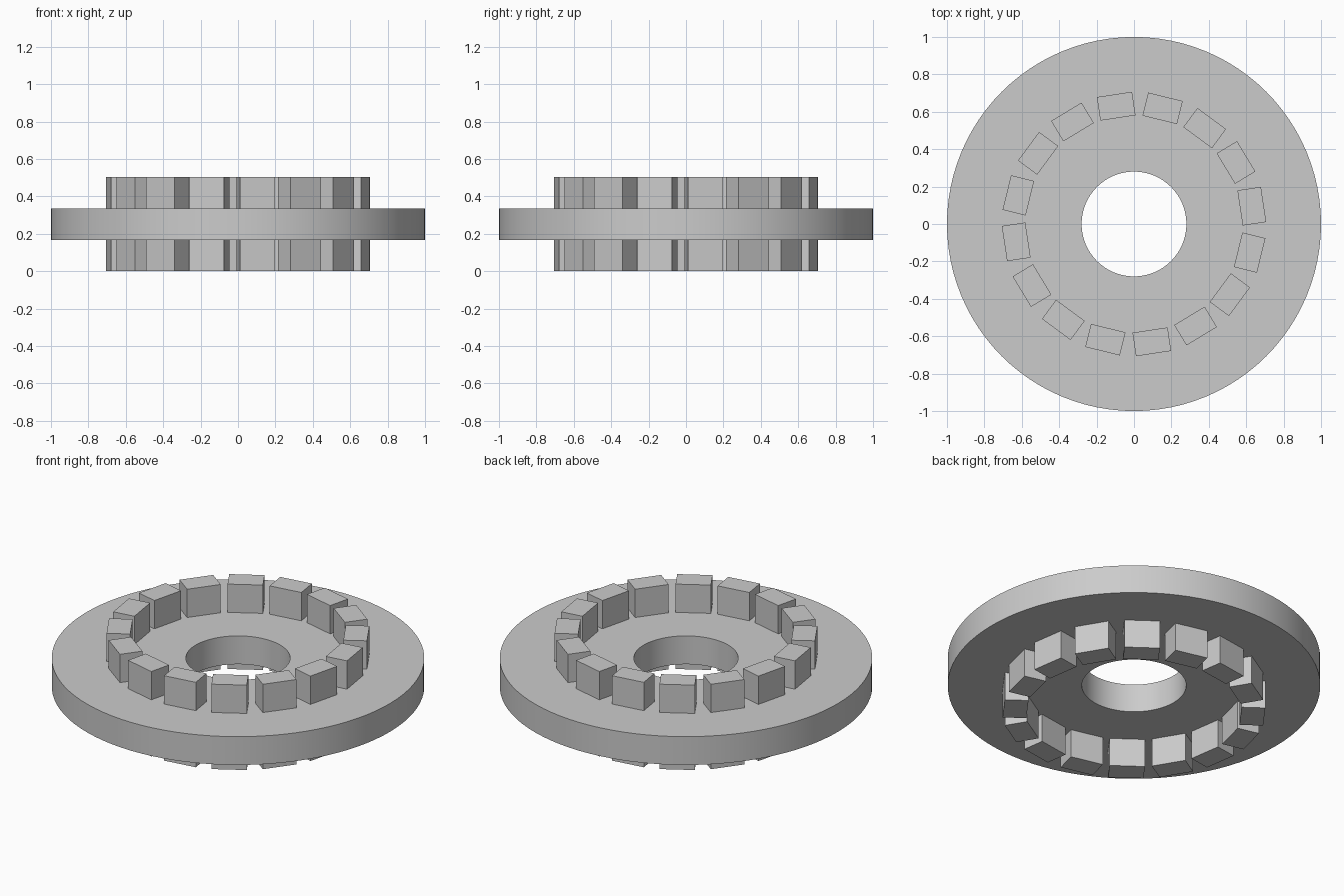
import bpy, bmesh, math
from mathutils import Matrix

if "Cube" in bpy.data.objects:
    bpy.data.objects.remove(bpy.data.objects["Cube"], do_unlink=True)

SEGMENTS = 96
BLOCKS = 16
HEIGHT = 0.503
THICK = HEIGHT / 3

grey = bpy.data.materials.new("plain grey")
grey.use_nodes = True
grey.diffuse_color = (0.6, 0.6, 0.6, 1)
grey.node_tree.nodes["Principled BSDF"].inputs["Base Color"].default_value = (0.6, 0.6, 0.6, 1)


def make_object(name, bm):
    bmesh.ops.recalc_face_normals(bm, faces=bm.faces)
    mesh = bpy.data.meshes.new(name)
    bm.to_mesh(mesh)
    bm.free()
    mesh.materials.append(grey)
    obj = bpy.data.objects.new(name, mesh)
    bpy.context.collection.objects.link(obj)
    return obj


# Flat ring: a rectangular section spun around the z axis
bm = bmesh.new()
section = [(0.28, THICK), (1, THICK), (1, 2 * THICK), (0.28, 2 * THICK)]
verts = [bm.verts.new((r, 0, z)) for r, z in section]
edges = [bm.edges.new((verts[i], verts[(i + 1) % 4])) for i in range(4)]
bmesh.ops.spin(bm, geom=verts + edges, cent=(0, 0, 0), axis=(0, 0, 1),
               angle=math.tau, steps=SEGMENTS)
bmesh.ops.remove_doubles(bm, verts=bm.verts, dist=0.0001)
ring = make_object("disc_ring", bm)
bpy.ops.object.select_all(action="DESELECT")
ring.select_set(True)
bpy.context.view_layer.objects.active = ring
bpy.ops.object.shade_smooth_by_angle(angle=math.radians(30))

# Blocks passing through the ring, evenly spaced around it
for i in range(BLOCKS):
    bm = bmesh.new()
    turn = Matrix.Rotation(math.radians(8.6) + i * math.tau / BLOCKS, 4, "Z")
    place = Matrix.Translation((0.637, 0, HEIGHT / 2))
    size = Matrix.Diagonal((0.127, 0.19, HEIGHT, 1))
    bmesh.ops.create_cube(bm, size=1, matrix=turn @ place @ size)
    make_object(f"block_{i + 1}", bm)
